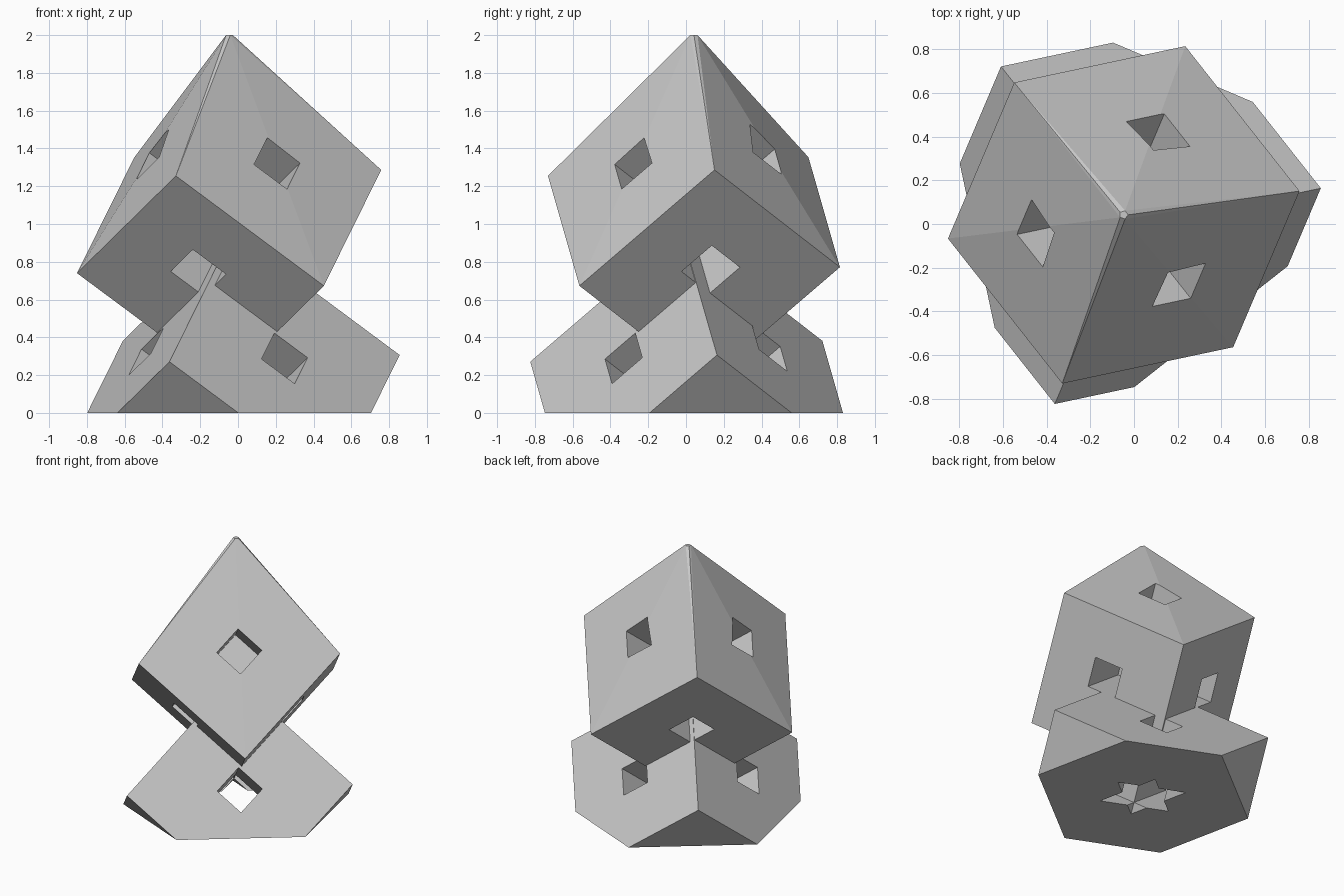
import bpy, bmesh, math
from mathutils import Euler, Matrix

old = bpy.data.objects.get("Cube")
if old:
    bpy.data.objects.remove(old, do_unlink=True)

CX, CY = -0.047, 0.042          # shared vertical axis of both cubes
TILT = Euler([math.radians(a) for a in (50, 36, 12)]).to_matrix().to_4x4()
HOLE = 0.222                    # width of the square channels
ROD_R = 0.02

grey = bpy.data.materials.new("plain_grey")
grey.use_nodes = True
grey.diffuse_color = (0.58, 0.58, 0.58, 1)
grey.node_tree.nodes["Principled BSDF"].inputs["Base Color"].default_value = (0.58, 0.58, 0.58, 1)


def make_object(name, bm):
    """Turn a closed bmesh into an object with outward normals."""
    bm.normal_update()
    bmesh.ops.recalc_face_normals(bm, faces=bm.faces[:])
    if bm.calc_volume(signed=True) < 0:
        bmesh.ops.reverse_faces(bm, faces=bm.faces[:])
    mesh = bpy.data.meshes.new(name)
    bm.to_mesh(mesh)
    bm.free()
    mesh.materials.append(grey)
    ob = bpy.data.objects.new(name, mesh)
    bpy.context.collection.objects.link(ob)
    return ob


def tilted_box(bm, z, size):
    """Box of the given size on the tilted axes, centred at height z."""
    place = Matrix.Translation((CX, CY, z)) @ TILT @ Matrix.Diagonal((*size, 1))
    bmesh.ops.create_cube(bm, size=1, matrix=place)


def ring(bm, z):
    """Five points round the vertical axis."""
    return [bm.verts.new((CX + ROD_R * math.cos(math.tau * i / 5),
                          CY + ROD_R * math.sin(math.tau * i / 5), z)) for i in range(5)]


def cut_channels(ob, z):
    """Cut one square channel through the block along each of its axes."""
    cutters = []
    for axis in range(3):
        size = [HOLE] * 3
        size[axis] = 3
        bm = bmesh.new()
        tilted_box(bm, z, size)
        cutter = make_object("channel_cutter", bm)
        cutter.hide_render = True
        mod = ob.modifiers.new("channel", "BOOLEAN")
        mod.operation, mod.solver, mod.object = "DIFFERENCE", "EXACT", cutter
        cutters.append(cutter)
    deps = bpy.context.evaluated_depsgraph_get()
    mesh = bpy.data.meshes.new_from_object(ob.evaluated_get(deps))
    ob.modifiers.clear()
    ob.data = mesh
    for c in cutters:
        bpy.data.objects.remove(c, do_unlink=True)


# Lower cube: stands on a corner, sliced through its centre at the ground
bm = bmesh.new()
tilted_box(bm, 0, (1.11, 1.11, 1.11))
cut = bmesh.ops.bisect_plane(bm, geom=bm.verts[:] + bm.edges[:] + bm.faces[:],
                             plane_co=(0, 0, 0), plane_no=(0, 0, 1), clear_inner=True)
bmesh.ops.contextual_create(bm, geom=[e for e in cut["geom_cut"] if isinstance(e, bmesh.types.BMEdge)])
lower = make_object("lower_cube", bm)
cut_channels(lower, 0)

# Upper cube: its top corner is replaced by facets drawn up to a tiny cap
bm = bmesh.new()
tilted_box(bm, 1.013, (0.99, 0.99, 0.99))
by_height = sorted(bm.verts, key=lambda v: v.co.z)
rim = sorted(by_height[1:-1], key=lambda v: math.atan2(v.co.y - CY, v.co.x - CX))
bmesh.ops.delete(bm, geom=[by_height[-1]], context="VERTS")
cap = ring(bm, 2.0)
bm.faces.new(cap)
tips = (3, 4, 4, 6, 6, 8, 8)    # cap point (counted round) that each rim edge rises to
for i in range(6):
    v, w = rim[i], rim[(i + 1) % 6]
    bm.faces.new((v, w, cap[tips[i] % 5]))
    for k in range(tips[i], tips[i + 1]):
        bm.faces.new((w, cap[(k + 1) % 5], cap[k % 5]))
upper = make_object("upper_cube", bm)
cut_channels(upper, 1.07)

# Thin five-sided rod hanging from the tip to the cube centre
bm = bmesh.new()
low, high = ring(bm, 1.013), ring(bm, 1.998)
bm.faces.new(low)
bm.faces.new(high)
for i in range(5):
    j = (i + 1) % 5
    bm.faces.new((low[i], low[j], high[j], high[i]))
make_object("centre_rod", bm)
